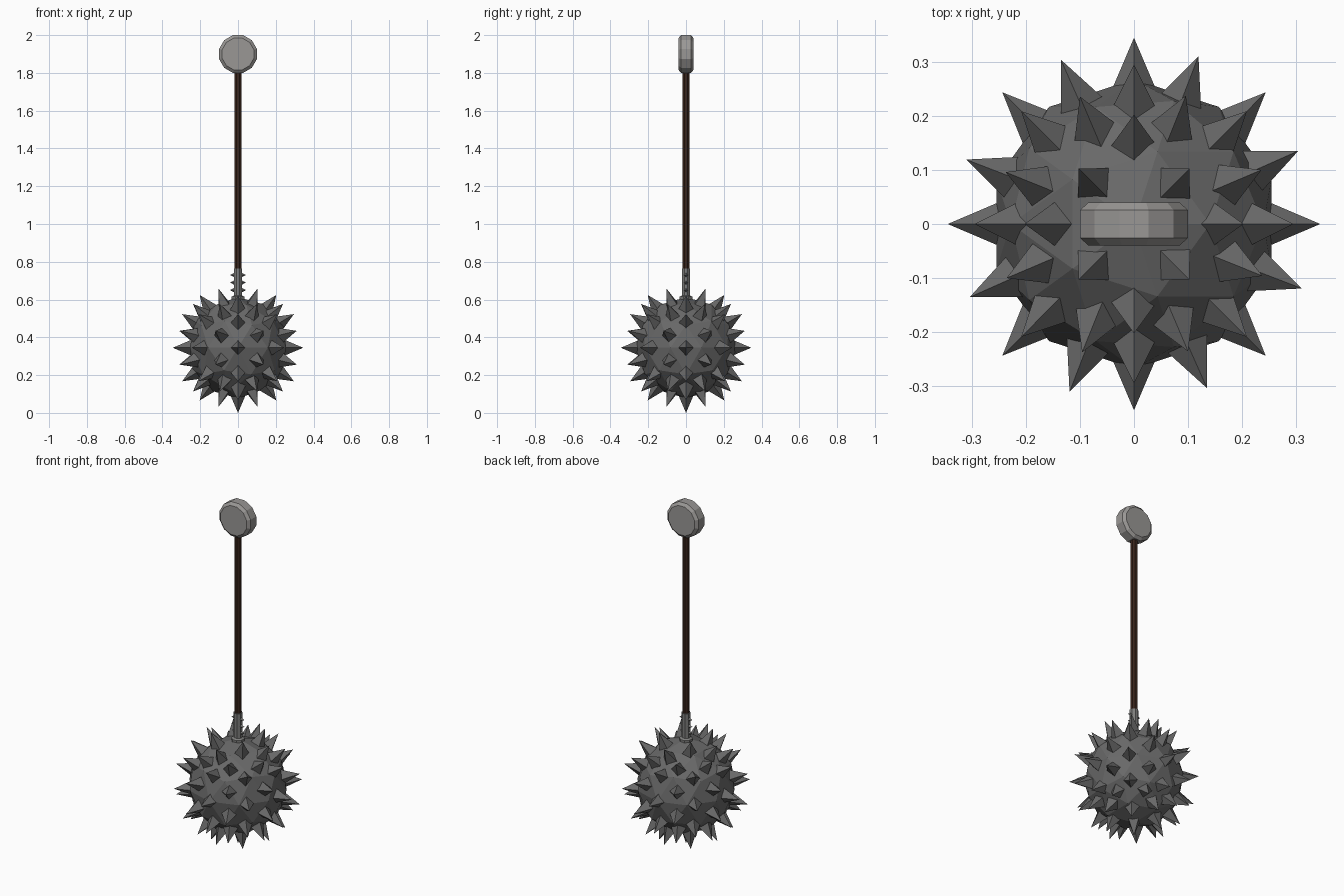
import bpy, bmesh, math
from mathutils import Matrix, Vector

if "Cube" in bpy.data.objects:
    bpy.data.objects.remove(bpy.data.objects["Cube"])


def material(name, rgb):
    m = bpy.data.materials.new(name)
    m.diffuse_color = (*rgb, 1)
    m.use_nodes = True
    m.node_tree.nodes["Principled BSDF"].inputs["Base Color"].default_value = m.diffuse_color
    return m


IRON = material("dark_iron", (0.14, 0.14, 0.14))
STEEL = material("collar_steel", (0.21, 0.21, 0.205))
PALE = material("pale_steel", (0.32, 0.31, 0.30))
WOOD = material("dark_wood", (0.042, 0.018, 0.011))


def finish(name, bm, mat):
    bmesh.ops.recalc_face_normals(bm, faces=bm.faces)
    me = bpy.data.meshes.new(name)
    bm.to_mesh(me)
    bm.free()
    me.materials.append(mat)
    ob = bpy.data.objects.new(name, me)
    bpy.context.collection.objects.link(ob)
    return ob


def lathe(bm, profile, sides, phase, matrix=Matrix()):
    """Closed turned solid around local z from (radius, height) pairs."""
    rings = []
    for r, h in profile:
        rings.append([bm.verts.new(matrix @ Vector((
            r * math.cos(phase + 2 * math.pi * i / sides),
            r * math.sin(phase + 2 * math.pi * i / sides), h)))
            for i in range(sides)])
    for a, b in zip(rings, rings[1:]):
        for i in range(sides):
            j = (i + 1) % sides
            bm.faces.new((a[i], a[j], b[j], b[i]))
    bm.faces.new(rings[0])
    bm.faces.new(rings[-1])


def pyramid(bm, direction, origin, start, end, radius):
    """Four-sided spike along a direction."""
    d = Vector(direction).normalized()
    m = (Matrix.Translation(Vector(origin) + d * (start + end) / 2)
         @ d.to_track_quat('Z', 'Y').to_matrix().to_4x4())
    bmesh.ops.create_cone(bm, cap_ends=True, segments=4, radius1=radius,
                          radius2=0, depth=end - start, matrix=m)


CENTRE = Vector((0, 0, 0.345))

# Faceted ball
bm = bmesh.new()
bmesh.ops.create_icosphere(bm, subdivisions=2, radius=0.268,
                           matrix=Matrix.Translation(CENTRE))
finish("ball", bm, IRON)

# Spikes in staggered rings: (latitude, first azimuth, count)
bm = bmesh.new()
pyramid(bm, (0, 0, -1), CENTRE, 0.235, 0.345, 0.047)
for lat, az, count in ((0, 0, 8), (15, 24, 8), (31, 0, 8),
                       (42, 23, 8), (54, 0, 4), (65, 45, 4)):
    for sign in ((1, -1) if lat else (1,)):
        for i in range(count):
            a = math.radians(az + 360 * i / count)
            t = math.radians(lat * sign)
            d = (math.cos(t) * math.cos(a), math.cos(t) * math.sin(a),
                 math.sin(t))
            pyramid(bm, d, CENTRE, 0.235, 0.345, 0.047)
finish("spikes", bm, IRON)

# Collar with a flared foot, and small studs on both sides
bm = bmesh.new()
lathe(bm, [(0.036, 0.57), (0.036, 0.615), (0.024, 0.622), (0.024, 0.765)],
      8, math.pi / 8)
finish("collar", bm, STEEL)
bm = bmesh.new()
for side in (-1, 1):
    for z in (0.65, 0.69, 0.73):
        pyramid(bm, (side, 0, 0), (0, 0, z), 0.018, 0.042, 0.013)
finish("collar_studs", bm, STEEL)

# Wooden shaft
bm = bmesh.new()
lathe(bm, [(0.0195, 0.75), (0.0195, 1.82)], 8, math.pi / 8)
finish("shaft", bm, WOOD)

# Chamfered disc pommel facing front and back
bm = bmesh.new()
lathe(bm, [(0.087, -0.04), (0.1035, -0.026), (0.1035, 0.026), (0.087, 0.04)],
      12, math.pi / 12,
      Matrix.Translation((0, 0, 1.9)) @ Matrix.Rotation(math.pi / 2, 4, 'X'))
finish("pommel", bm, PALE)
